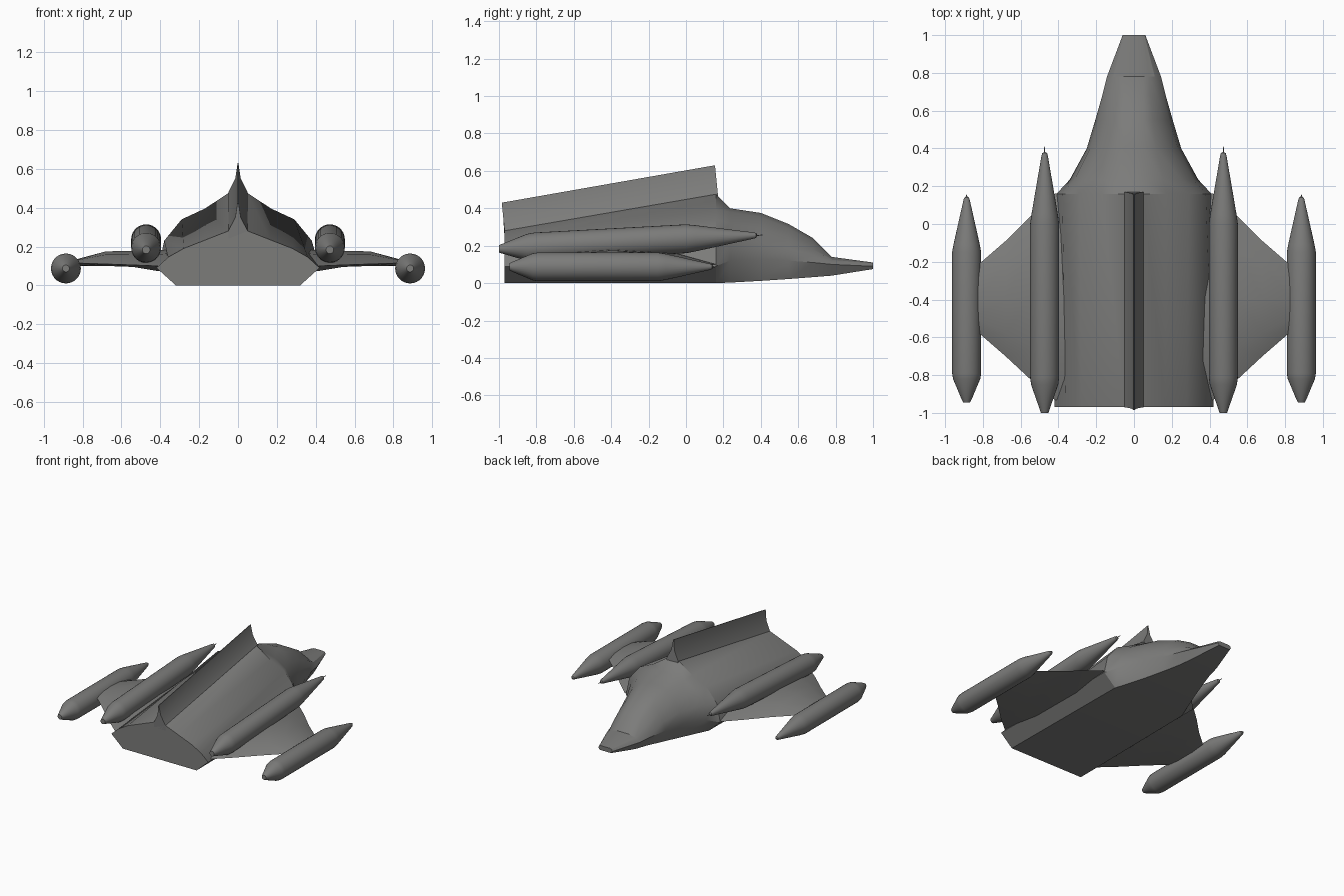
import bpy, bmesh, math
from mathutils import Vector

if "Cube" in bpy.data.objects:
    bpy.data.objects.remove(bpy.data.objects["Cube"])

grey = bpy.data.materials.new("hull grey")
grey.diffuse_color = (0.2, 0.2, 0.195, 1)
grey.use_nodes = True
grey.node_tree.nodes["Principled BSDF"].inputs["Base Color"].default_value = grey.diffuse_color


def loft(name, rings, angle=30):
    """Skin a list of equal-length closed rings and cap both ends."""
    bm = bmesh.new()
    vs = [[bm.verts.new(p) for p in r] for r in rings]
    n = len(vs[0])
    for a, b in zip(vs, vs[1:]):
        for i in range(n):
            j = (i + 1) % n
            bm.faces.new((a[i], a[j], b[j], b[i]))
    bm.faces.new(vs[0])
    bm.faces.new(vs[-1])
    bmesh.ops.recalc_face_normals(bm, faces=bm.faces)
    me = bpy.data.meshes.new(name)
    bm.to_mesh(me)
    bm.free()
    me.materials.append(grey)
    ob = bpy.data.objects.new(name, me)
    bpy.context.collection.objects.link(ob)
    bpy.ops.object.select_all(action='DESELECT')
    ob.select_set(True)
    bpy.context.view_layer.objects.active = ob
    bpy.ops.object.shade_smooth_by_angle(angle=math.radians(angle))
    return ob


# Hull: y, bottom z, bottom half width, widest x, z, shoulder x, z, top x, z, side bulge, roof bulge
stations = [
    (-.97, 0, .32, .42, .09, .28, .19, .05, .28, .01, 0),
    (.16, 0, .31, .41, .09, .29, .34, .05, .475, .03, -.012),
    (.235, .003, .28, .34, .12, .25, .32, .06, .40, .02, .02),
    (.40, .012, .22, .25, .13, .185, .29, .05, .375, .015, .02),
    (.55, .022, .17, .205, .12, .15, .24, .05, .315, .01, .015),
    (.68, .032, .13, .168, .11, .125, .18, .05, .24, .008, .01),
    (.78, .040, .11, .143, .10, .11, .125, .05, .14, 0, 0),
    (1.0, .075, .05, .06, .09, .055, .105, .04, .11, 0, 0),
]


def hull_ring(s):
    y, zb, b, w, zw, sx, sz, tx, tz, bulge, roof = s
    half = [(b, zb), (w, zw),
            ((w + sx) / 2 + bulge, (zw + sz) / 2 + bulge / 2),
            (sx, sz),
            ((sx + tx) / 2, (sz + tz) / 2 + roof), (tx, tz)]
    return [(x, y, z) for x, z in half] + [(-x, y, z) for x, z in reversed(half)]


loft("hull", [hull_ring(s) for s in stations])


# Dorsal fin: flared base, thin blade, sloping up towards the nose
def fin_ring(y, z, lean):
    half = [(.05, -.04), (.05, 0), (.014, .07), (.002, .15)]
    pts = half + [(-x, h) for x, h in reversed(half)]
    return [(x, y + lean * max(h, 0), z + h) for x, h in pts]


loft("dorsal_fin", [fin_ring(-.97, .28, -.1), fin_ring(.17, .48, -.1)], 20)

# Wings: x, leading y, trailing y, edge z, top z, bottom z
wing_stations = [
    (.30, .17, -.96, .10, .19, .07),
    (.42, .16, -.93, .10, .18, .075),
    (.54, .05, -.83, .105, .178, .095),
    (.68, -.09, -.70, .11, .175, .10),
    (.83, -.22, -.57, .115, .135, .10),
]


def wing_ring(s, side):
    x, a, b, ze, zt, zb = s
    at = lambda t: a + (b - a) * t
    pts = [(0, ze), (.2, ze + (zt - ze) * .75), (.5, zt), (.8, ze + (zt - ze) * .75),
           (1, ze), (.7, zb), (.3, zb)]
    return [(side * x, at(t), z) for t, z in pts]


# Pods: turned profiles of (y, radius) about a tilted axis
def pod(name, x, axis_z, profile, n=28):
    rings = []
    for y, r in profile:
        rings.append([(x + r * math.cos(2 * math.pi * i / n), y,
                       axis_z(y) + r * math.sin(2 * math.pi * i / n)) for i in range(n)])
    loft(name, rings, 35)


outer = [(-.945, .018), (-.925, .028), (-.82, .072), (-.79, .077), (-.15, .077), (-.11, .07),
         (.13, .016), (.14, .012), (.145, .004), (.155, .002)]
inner = [(-1, .02), (-.97, .03), (-.85, .072), (-.81, .077), (0, .077), (.05, .07),
         (.36, .017), (.375, .013), (.38, .003), (.41, .002)]

for side, label in ((1, "right"), (-1, "left")):
    loft(label + "_wing", [wing_ring(s, side) for s in wing_stations])
    pod(label + "_outer_pod", side * .886, lambda y: .087, outer)
    pod(label + "_inner_pod", side * .473,
        lambda y: .237 + (.054 if y < 0 else .048) * y, inner)
